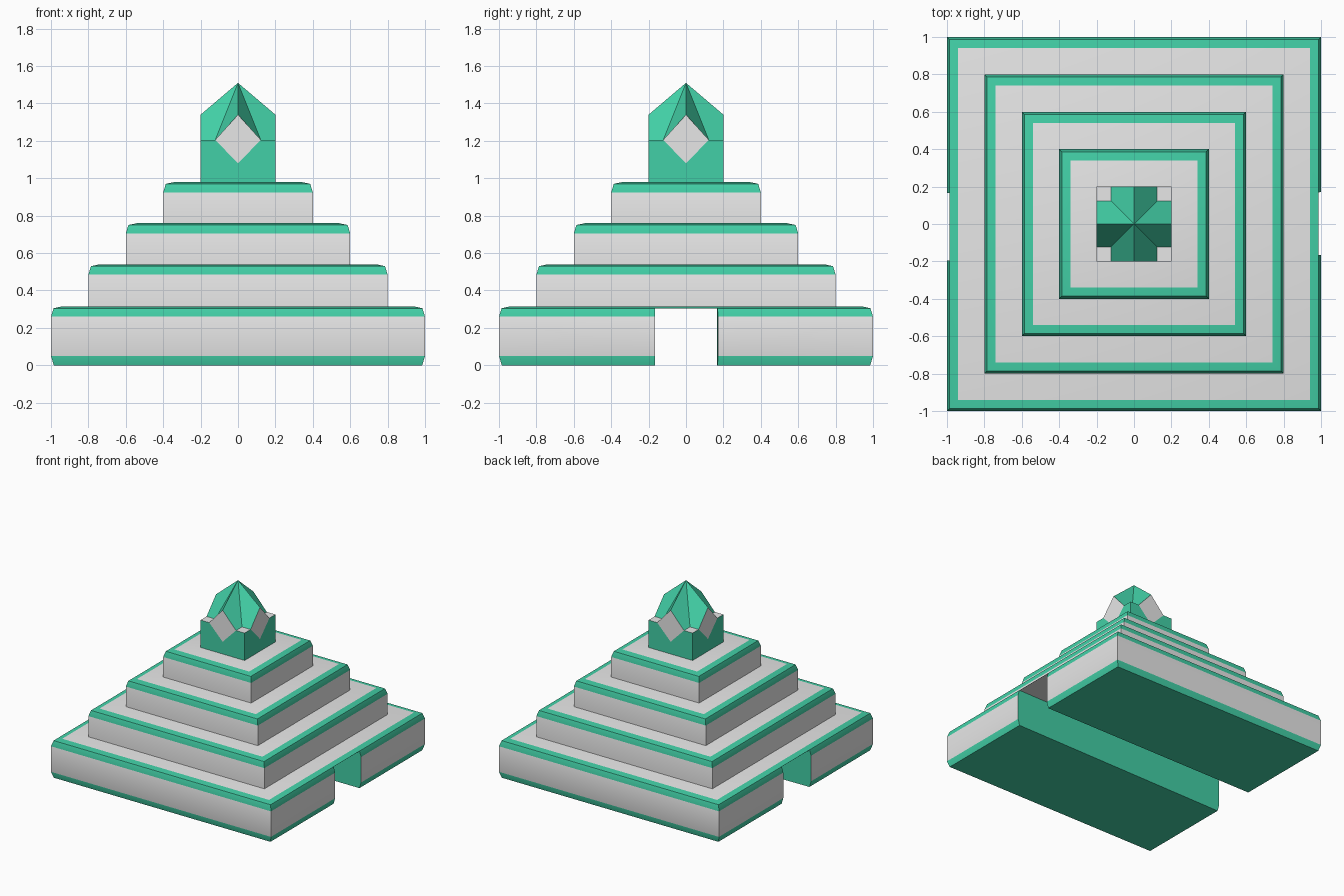
import bpy, bmesh, math
from mathutils import Matrix, Vector

if "Cube" in bpy.data.objects:
    bpy.data.objects.remove(bpy.data.objects["Cube"])


def material(name, rgb):
    m = bpy.data.materials.new(name)
    m.diffuse_color = (*rgb, 1)
    m.use_nodes = True
    m.node_tree.nodes["Principled BSDF"].inputs["Base Color"].default_value = m.diffuse_color
    return m


MATS = [material("pale_grey", (0.8, 0.8, 0.8)), material("jade_green", (0.055, 0.63, 0.385))]
GREY, GREEN = 0, 1


def make_object(name, bm):
    bmesh.ops.remove_doubles(bm, verts=bm.verts, dist=0.0005)
    bmesh.ops.recalc_face_normals(bm, faces=bm.faces)
    mesh = bpy.data.meshes.new(name)
    bm.to_mesh(mesh)
    bm.free()
    for m in MATS:
        mesh.materials.append(m)
    ob = bpy.data.objects.new(name, mesh)
    bpy.context.collection.objects.link(ob)
    return ob


def activate(ob):
    bpy.ops.object.select_all(action='DESELECT')
    ob.select_set(True)
    bpy.context.view_layer.objects.active = ob


def tier(name, profile, colours):
    """Stack square rings given as (half width, z); one colour per band."""
    bm = bmesh.new()
    rings = [[bm.verts.new((sx * h, sy * h, z)) for sx, sy in ((-1, -1), (1, -1), (1, 1), (-1, 1))]
             for h, z in profile]
    for a, b, c in zip(rings, rings[1:], colours):
        for i in range(4):
            j = (i + 1) % 4
            bm.faces.new((a[i], a[j], b[j], b[i])).material_index = c
    bm.faces.new(rings[0][::-1]).material_index = GREEN
    bm.faces.new(rings[-1]).material_index = GREY
    return make_object(name, bm)


def rounded_top(h, z):
    return [(h, z - 0.055), (h - 0.014, z - 0.01), (h - 0.06, z)]


# Stepped body: wide base with a green foot band, then three smaller steps
base = tier("base_step", [(0.985, 0), (1, 0.05)] + rounded_top(1, 0.315),
            [GREEN, GREY, GREEN, GREEN])
steps = [base]
for n, (h, low, top) in enumerate(((0.8, 0.315, 0.54), (0.6, 0.54, 0.76), (0.4, 0.76, 0.98))):
    steps.append(tier(f"upper_step_{n + 1}", [(h, low - 0.002)] + rounded_top(h, top),
                      [GREY, GREEN, GREEN]))

# Tunnel through the base, slightly wider at the left end
bm = bmesh.new()
plan = ((-1.1, -0.197), (1.1, -0.165), (1.1, 0.17), (-1.1, 0.165))
low = [bm.verts.new((x, y, -0.1)) for x, y in plan]
high = [bm.verts.new((x, y, 0.304)) for x, y in plan]
for i in range(4):
    j = (i + 1) % 4
    bm.faces.new((low[i], low[j], high[j], high[i])).material_index = GREEN
bm.faces.new(low[::-1])
bm.faces.new(high).material_index = GREY
cutter = make_object("tunnel_cutter", bm)
cutter.hide_render = True
mod = base.modifiers.new("tunnel", 'BOOLEAN')
mod.operation = 'DIFFERENCE'
mod.solver = 'EXACT'
mod.object = cutter
activate(base)
bpy.ops.object.modifier_apply(modifier=mod.name)
bpy.data.objects.remove(cutter)

for s in steps:
    activate(s)
    bpy.ops.object.shade_smooth_by_angle(angle=math.radians(30))

# Finial: block with four gabled arms meeting at a point, grey diamonds and corner tops
W, E, Z = 0.2, 0.122, 1.205
bm = bmesh.new()
for k in range(4):
    rot = Matrix.Rotation(k * math.pi / 2, 3, 'Z')

    def face(colour, *pts):
        bm.faces.new([bm.verts.new(rot @ Vector(p)) for p in pts]).material_index = colour

    apex, ridge, tip = (0, 0, 1.51), (0, -W, 1.34), (0, -W, 1.08)
    face(GREY, (-E, -W, Z), tip, (E, -W, Z), ridge)
    for s in (-1, 1):
        face(GREEN, (0, -W, 0.978), (s * W, -W, 0.978), (s * W, -W, Z), (s * E, -W, Z), tip)
        face(GREEN, ridge, (s * E, -W, Z), (s * E, -E, Z), apex)
    face(GREY, (E, -W, Z), (W, -W, Z), (W, -E, Z), (E, -E, Z))
make_object("finial", bm)
